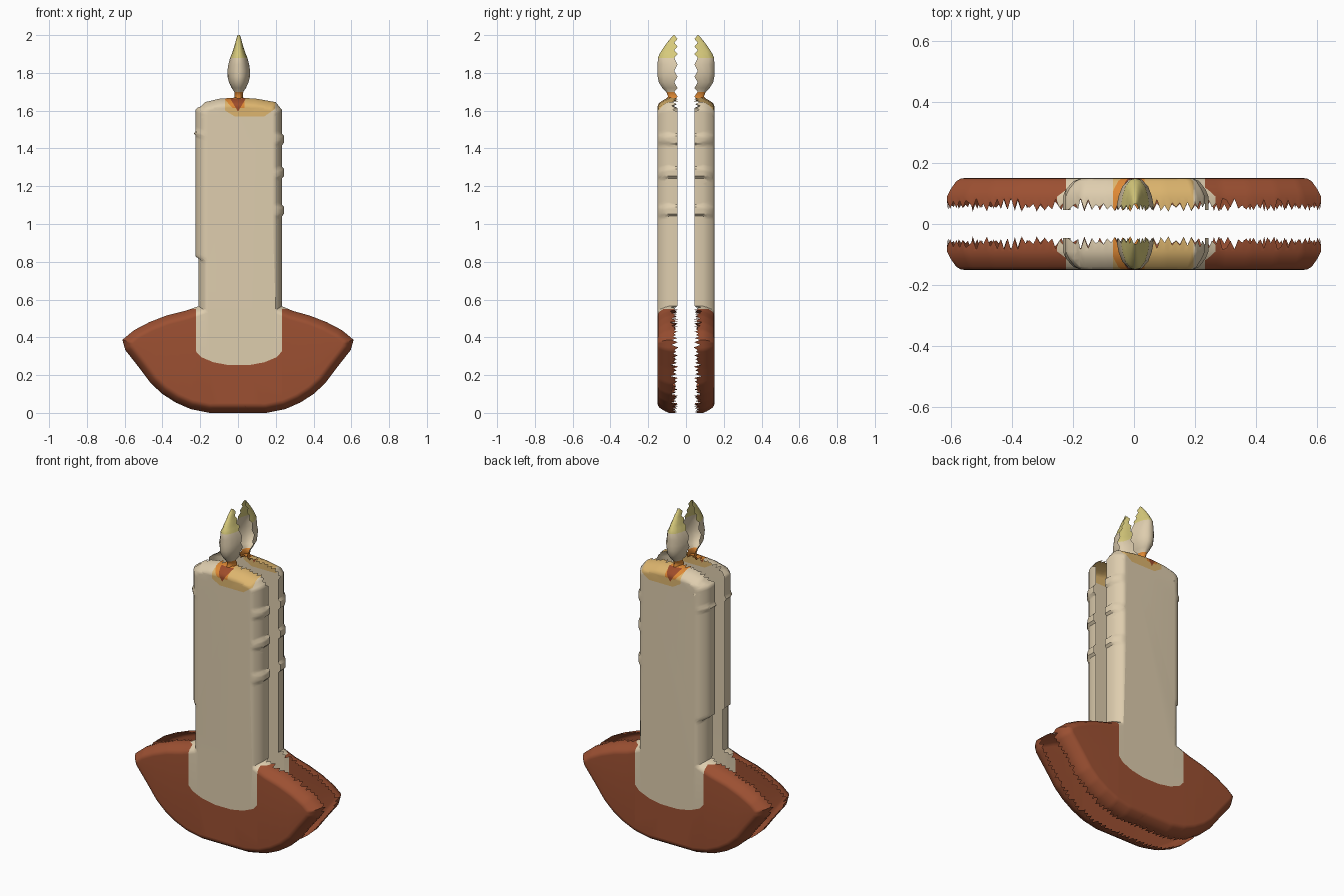
import bpy, bmesh, math, random
from mathutils import Vector

if "Cube" in bpy.data.objects:
    bpy.data.objects.remove(bpy.data.objects["Cube"])

random.seed(4)


def material(name, srgb):
    m = bpy.data.materials.new(name)
    m.diffuse_color = [(c / 255 / 12.92 if c < 11 else ((c / 255 + 0.055) / 1.055) ** 2.4) for c in srgb] + [1]
    m.use_nodes = True
    m.node_tree.nodes["Principled BSDF"].inputs["Base Color"].default_value = m.diffuse_color
    return m


MATS = [material("terracotta", (156, 80, 50)), material("cream_wax", (222, 205, 174)),
        material("amber_glow", (221, 181, 110)), material("orange_glow", (222, 136, 52)),
        material("wick_rust", (158, 76, 42)), material("flame_yellow", (216, 203, 124))]
CLAY, CREAM, AMBER, ORANGE, RUST, YELLOW = range(6)


def finish(bm, name, angle):
    # one half shell, mirrored front to back
    me = bpy.data.meshes.new(name)
    bm.to_mesh(me)
    bm.free()
    ob = bpy.data.objects.new(name, me)
    bpy.context.collection.objects.link(ob)
    for m in MATS:
        me.materials.append(m)
    mod = ob.modifiers.new("other_half", 'MIRROR')
    mod.use_axis = (False, True, False)
    mod.use_mirror_merge = False
    bpy.ops.object.select_all(action='DESELECT')
    ob.select_set(True)
    bpy.context.view_layer.objects.active = ob
    bpy.ops.object.shade_smooth_by_angle(angle=math.radians(angle))


def inset(poly, d):
    # mitred inward offset of a counter-clockwise outline
    out = []
    for i, p in enumerate(poly):
        a = (p - poly[i - 1]).normalized()
        b = (poly[(i + 1) % len(poly)] - p).normalized()
        na, nb = Vector((-a.y, a.x)), Vector((-b.y, b.x))
        out.append(p + (na + nb) * (d / (1 + na.dot(nb))))
    return out


def drip(x, z):
    # small sideways wax runs on the candle's sides
    if x > 0.1:
        return 0.012 if any(abs(z - c) < 0.022 for c in (1.45, 1.27, 1.07)) else 0
    if x < -0.1:
        return -0.025 if abs(z - 1.48) < 0.012 else (-0.016 if 0.82 < z < 1.62 else 0)
    return 0


def paint(bm, lines, mat):
    # cut a convex region (x, z, inward normal) into the faces and colour it
    def inside(f, ls):
        c = f.calc_center_median()
        return all((c.x - x) * nx + (c.z - z) * nz > 0 for x, z, nx, nz in ls)
    for i, (x, z, nx, nz) in enumerate(lines):
        faces = [f for f in bm.faces if inside(f, lines[:i])]
        geom = set(faces)
        for f in faces:
            geom.update(f.edges)
            geom.update(f.verts)
        bmesh.ops.bisect_plane(bm, geom=list(geom), dist=1e-5, plane_co=(x, 0, z), plane_no=(nx, 0, nz))
    for f in bm.faces:
        if inside(f, lines):
            f.material_index = mat


# Candle and dish silhouette
half_dish = [(0.15, 0.0), (0.25, 0.02), (0.33, 0.055), (0.40, 0.10), (0.46, 0.155), (0.52, 0.235),
             (0.597, 0.333), (0.612, 0.387), (0.55, 0.438), (0.47, 0.48), (0.38, 0.515)]
right = half_dish + [(0.29, 0.54), (0.232, 0.565), (0.232, 1.605), (0.20, 1.645), (0.10, 1.663)]
left = [(-0.10, 1.663), (-0.175, 1.645), (-0.208, 1.605), (-0.208, 0.565), (-0.28, 0.54)]
left += [(-x, z) for x, z in reversed(half_dish)]
outline = [Vector(p) for p in right + [(0.0, 1.67)] + left]

# Rounded rim: inset, depth and share of the drip shape
RIM = [(0, 0.06, 1), (0, 0.09, 1), (0.010, 0.113, 1), (0.027, 0.14, 0.7), (0.04, 0.149, 0.25), (0.05, 0.15, 0)]
bm = bmesh.new()
rings = []
for k, (d, y, share) in enumerate(RIM):
    poly = inset(outline, d)
    ring = []
    for i, p in enumerate(outline):
        q = outline[(i + 1) % len(outline)]
        steps = max(1, round((q - p).length / 0.0125))
        upright = abs(q.x - p.x) < 0.001
        for s in range(steps):
            v = poly[i].lerp(poly[(i + 1) % len(poly)], s / steps)
            yy = y
            if k == 0:   # torn inner edge, calm on the upright sides
                yy = 0.045 if upright else (random.uniform(0.04, 0.055) if s % 2 else random.uniform(0.06, 0.085))
            dx = drip(v.x, v.y) * share if v.y > 0.6 else 0
            ring.append(bm.verts.new((v.x + dx, -yy, v.y)))
    rings.append(ring)
n = len(rings[0])
for a, b in zip(rings, rings[1:]):
    for i in range(n):
        j = (i + 1) % n
        bm.faces.new((a[i], a[j], b[j], b[i]))
cap = bm.faces.new(rings[-1])
bmesh.ops.triangulate(bm, faces=[cap])

# Wax colour above the dish, and the rounded foot in front of it
paint(bm, [(0, 0.55, 0, 1)], CREAM)
foot = [(0, 0.55, 0, -1), (-0.222, 0, 1, 0), (0.232, 0, -1, 0)]
arc = [(-0.222, 0.325), (-0.195, 0.295), (-0.13, 0.268), (-0.05, 0.253), (0.06, 0.253),
       (0.14, 0.268), (0.205, 0.295), (0.232, 0.325)]
for (x0, z0), (x1, z1) in zip(arc, arc[1:]):
    foot.append((x0, z0, z0 - z1, x1 - x0))
paint(bm, foot, CREAM)
# Glow on the candle's shoulder, with the wick
paint(bm, [(0, 1.57, 0, 1), (-0.068, 0, 1, 0), (0.195, 0, -1, 0),
           (-0.068, 1.60, 0.6, 1), (0.14, 1.57, -0.7, 1)], AMBER)
paint(bm, [(0, 1.615, 0, 1), (-0.068, 0, 1, 0), (0.035, 0, -1, 0), (-0.03, 1.615, 1, 0.9)], ORANGE)
paint(bm, [(0, 1.595, 1, 0.6), (0, 1.595, -1, 0.6), (0, 1.665, 0, -1)], RUST)
finish(bm, "candle_and_dish", 40)

# Flame: height, half width, depth
ROWS = [(1.65, 0.03, 0.115), (1.675, 0.022, 0.095), (1.70, 0.024, 0.105), (1.72, 0.038, 0.125),
        (1.75, 0.052, 0.144), (1.78, 0.059, 0.15), (1.81, 0.06, 0.15), (1.845, 0.055, 0.15), (1.88, 0.046, 0.149),
        (1.90, 0.037, 0.14), (1.92, 0.03, 0.128), (1.94, 0.024, 0.115), (1.96, 0.018, 0.1),
        (1.98, 0.013, 0.084), (2.0, 0.006, 0.066)]
SECTION = [(-1, 0), (-0.9, 0.35), (-0.7, 0.7), (-0.35, 0.95), (0, 1), (0.35, 0.95), (0.7, 0.7), (0.9, 0.35), (1, 0)]
bm = bmesh.new()
grid = []
for i, (z, w, depth) in enumerate(ROWS):
    edge = 0.045 if i % 2 else 0.062
    grid.append([bm.verts.new((0.004 + w * s, -(edge + (depth - edge) * e), z)) for s, e in SECTION])
for r, (a, b) in enumerate(zip(grid, grid[1:])):
    for i in range(len(SECTION) - 1):
        f = bm.faces.new((a[i], a[i + 1], b[i + 1], b[i]))
        f.material_index = ORANGE if ROWS[r][0] < 1.69 else YELLOW if ROWS[r][0] > 1.87 else CREAM
finish(bm, "flame", 60)
